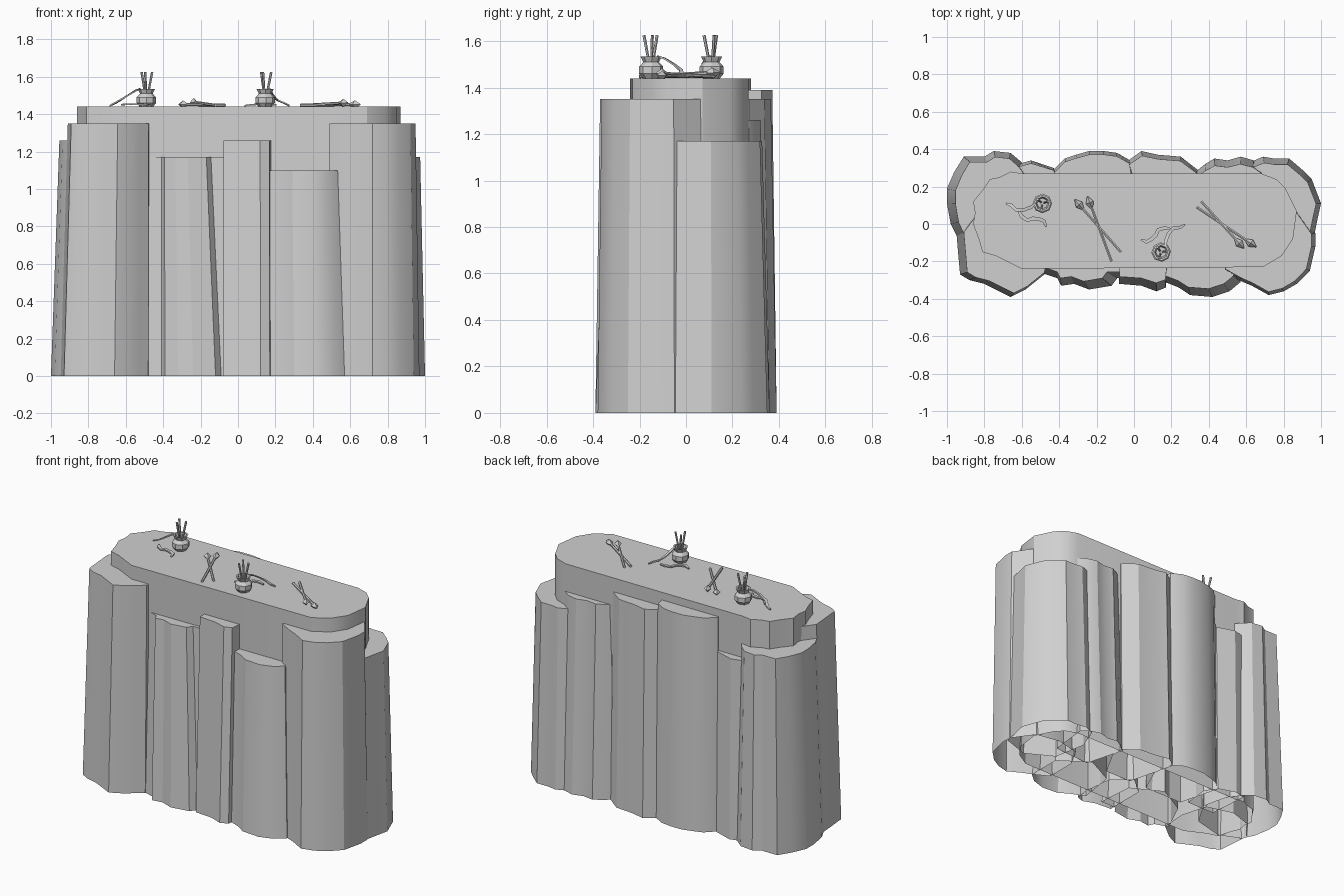
import bpy, bmesh, math
from mathutils import Vector, Matrix

cube = bpy.data.objects.get("Cube")
if cube:
    bpy.data.objects.remove(cube, do_unlink=True)

GREY = (0.63, 0.63, 0.63, 1)
stone = bpy.data.materials.new("stone grey")
stone.use_nodes = True
stone.diffuse_color = GREY
stone.node_tree.nodes["Principled BSDF"].inputs["Base Color"].default_value = GREY
TOP = 1.44


def finish(name, bm, angle=28):
    """Turn a bmesh into a shaded object with the stone material."""
    bmesh.ops.recalc_face_normals(bm, faces=bm.faces)
    mesh = bpy.data.meshes.new(name)
    bm.to_mesh(mesh)
    bm.free()
    mesh.materials.append(stone)
    obj = bpy.data.objects.new(name, mesh)
    bpy.context.collection.objects.link(obj)
    bpy.ops.object.select_all(action="DESELECT")
    obj.select_set(True)
    bpy.context.view_layer.objects.active = obj
    bpy.ops.object.shade_smooth_by_angle(angle=math.radians(angle))


def column(name, height, centre, taper, outline):
    """Tapered rock column, open below; outline is in hundredths."""
    bm = bmesh.new()
    c = Vector(centre) / 100
    low, high = [], []
    for p in outline:
        p = Vector(p) / 100
        d = p - c
        low.append(bm.verts.new((p.x, p.y, 0)))
        high.append(bm.verts.new((c.x + d.x * taper[0], c.y + d.y * taper[1], height)))
    n = len(low)
    for i in range(n):
        j = (i + 1) % n
        bm.faces.new((low[i], low[j], high[j], high[i]))
    bm.faces.new(high)
    finish(name, bm)


# Central slab that carries the table top
column("central_slab", TOP, (0, 2), (1, 1), [
    (-60, -24), (69, -23), (79, -17), (85, -8), (87, 7), (81, 19),
    (76, 24), (68, 27), (-60, 27), (-66, 28), (-72, 25), (-77, 24), (-81, 18),
    (-86, 12), (-85, 6), (-86, 0), (-83, -8), (-81, -15), (-74, -17)])

# Front columns
column("front_right_end_column", 1.35, (-45, -10), (.92, .93), [
    (-48, -27), (-47, -10), (-52, 8), (-70, 13), (-86, 8), (-95, -4), (-94, -16),
    (-93, -27), (-88, -30), (-80, -32), (-72, -36), (-66, -39), (-58, -35), (-53, -31)])
column("front_right_column", 1.17, (-41, -8), (.83, .84), [
    (-50, -26), (-41, -29), (-39, -33), (-32, -32), (-24, -35), (-12, -33),
    (-9, -29), (2, -29), (0, -5), (-20, 6), (-40, -5)])
column("front_middle_column", 1.26, (5, -8), (.98, .84), [
    (-8, -32), (4, -33), (12, -36), (17, -34), (18, -24), (16, -5), (4, 5), (-8, -5)])
column("front_left_column", 1.10, (20, -8), (.9, .86), [
    (14, -30), (24, -34), (30, -38), (42, -39), (51, -36), (57, -31), (57, -8),
    (38, 5), (18, -5)])
column("front_left_end_column", 1.35, (71, -10), (.92, .94), [
    (47, -25), (56, -30), (63, -33), (72, -38), (80, -36), (87, -32), (94, -25),
    (97, -12), (97, -5), (87, 9), (70, 12), (54, 8), (47, -5)])

# End and back columns
column("right_end_column", 1.26, (-70, 8), (.85, .9), [
    (-100, 11), (-100, 19), (-96, 28), (-91, 36), (-80, 36), (-75, 39),
    (-66, 38), (-60, 33), (-54, 25), (-50, 8), (-60, -9), (-80, -14), (-94, -8), (-98, 0)])
column("back_right_narrow_column", 1.17, (-50, 12), (1, .93), [
    (-62, 32), (-55, 34), (-43, 30), (-38, 22), (-40, 5), (-60, 5)])
column("back_right_column", 1.39, (-22, 8), (.98, .94), [
    (-43, 29), (-37, 35), (-31, 37), (-24, 39), (-16, 39), (-9, 38), (-2, 34),
    (0, 20), (-8, 2), (-36, 2)])
column("back_middle_column", 1.35, (15, 8), (.97, .92), [
    (-3, 34), (4, 39), (13, 37), (25, 36), (34, 29), (34, 20), (24, 2), (5, 2)])
column("back_left_column", 1.26, (50, 8), (.97, .86), [
    (33, 28), (38, 32), (43, 35), (50, 34), (57, 36), (64, 34), (69, 30), (66, 4), (40, 2)])
column("left_end_column", 1.17, (74, 9), (.9, .88), [
    (62, 33), (69, 36), (75, 35), (83, 35), (90, 29), (95, 24), (100, 11),
    (98, 2), (96, -8), (78, -14), (60, -4), (56, 18)])


def rod(bm, a, b, r1, r2, sides=6):
    """Add a tapered rod between two points."""
    a, b = Vector(a), Vector(b)
    d = b - a
    m = Matrix.Translation((a + b) / 2) @ d.to_track_quat("Z", "Y").to_matrix().to_4x4()
    bmesh.ops.create_cone(bm, cap_ends=True, segments=sides, radius1=r1, radius2=r2,
                          depth=d.length, matrix=m)


def strap(bm, points, width):
    """Add a thin flat ribbon along a path, narrow at both ends."""
    points = [Vector(p) for p in points]
    last = len(points) - 1
    rows = []
    for i, p in enumerate(points):
        d = points[min(i + 1, last)] - points[max(i - 1, 0)]
        w = width * (.5 if i in (0, last) else 1)
        side = d.cross(Vector((0, 0, 1))).normalized() * w / 2
        up = Vector((0, 0, 0.004))
        rows.append([bm.verts.new(q) for q in
                     (p - side - up, p + side - up, p + side + up, p - side + up)])
    for r, s in zip(rows, rows[1:]):
        for k in range(4):
            bm.faces.new((r[k], r[(k + 1) % 4], s[(k + 1) % 4], s[k]))
    bm.faces.new(rows[0])
    bm.faces.new(rows[-1])


def brush_pot(name, x, y, turn):
    """Small faceted pot with three sticks and two loose straps."""
    place = Matrix.Translation((x, y, TOP)) @ Matrix.Rotation(math.radians(turn), 4, "Z")
    bm = bmesh.new()
    rings = []
    profile = [(.036, 0), (.052, .02), (.052, .05), (.034, .07), (.046, .095),
               (.036, .095), (.028, .075)]
    for r, z in profile:
        rings.append([bm.verts.new((r * math.cos(k * math.tau / 8),
                                    r * math.sin(k * math.tau / 8), z)) for k in range(8)])
    for low, high in zip(rings, rings[1:]):
        for k in range(8):
            j = (k + 1) % 8
            bm.faces.new((low[k], low[j], high[j], high[k]))
    bm.faces.new(rings[0])
    bm.faces.new(rings[-1])
    bm.transform(place)
    finish(name, bm, 20)

    bm = bmesh.new()
    for k in range(3):
        a = math.radians(20 + 120 * k)
        d = Vector((math.cos(a), math.sin(a), 0))
        rod(bm, d * .008 + Vector((0, 0, .06)), d * .033 + Vector((0, 0, .185)), .006, .007)
    bm.transform(place)
    finish(name + "_sticks", bm)

    bm = bmesh.new()
    strap(bm, [(-.035, 0, .095), (-.06, -.02, .085), (-.1, -.035, .06),
               (-.14, -.035, .035), (-.165, -.01, .02), (-.195, 0, .006)], .018)
    strap(bm, [(-.13, -.035, .01), (-.11, -.07, .014), (-.08, -.09, .014),
               (-.05, -.08, .014), (-.015, -.085, .012), (.01, -.095, .01),
               (.02, -.125, .006)], .02)
    bm.transform(place)
    finish(name + "_straps", bm)


brush_pot("right_pot", -.49, .11, 0)
brush_pot("left_pot", .145, -.15, -131)


def headed_stick(name, tail, head, lift):
    """Stick lying on the table with a diamond head."""
    bm = bmesh.new()
    a = Vector((*tail, TOP + .008))
    b = Vector((*head, TOP + lift))
    d = (b - a).normalized()
    rod(bm, a, b, .008, .008)
    rod(bm, b - d * .025, b + d * .005, .008, .022, 4)
    rod(bm, b + d * .005, b + d * .04, .022, .003, 4)
    finish(name, bm)


# Crossed sticks
headed_stick("right_stick_lower", (-.07, -.15), (-.29, .10), .012)
headed_stick("right_stick_upper", (-.12, -.20), (-.235, .11), .024)
headed_stick("left_stick_lower", (.335, .09), (.62, -.10), .012)
headed_stick("left_stick_upper", (.36, .12), (.56, -.10), .02)
